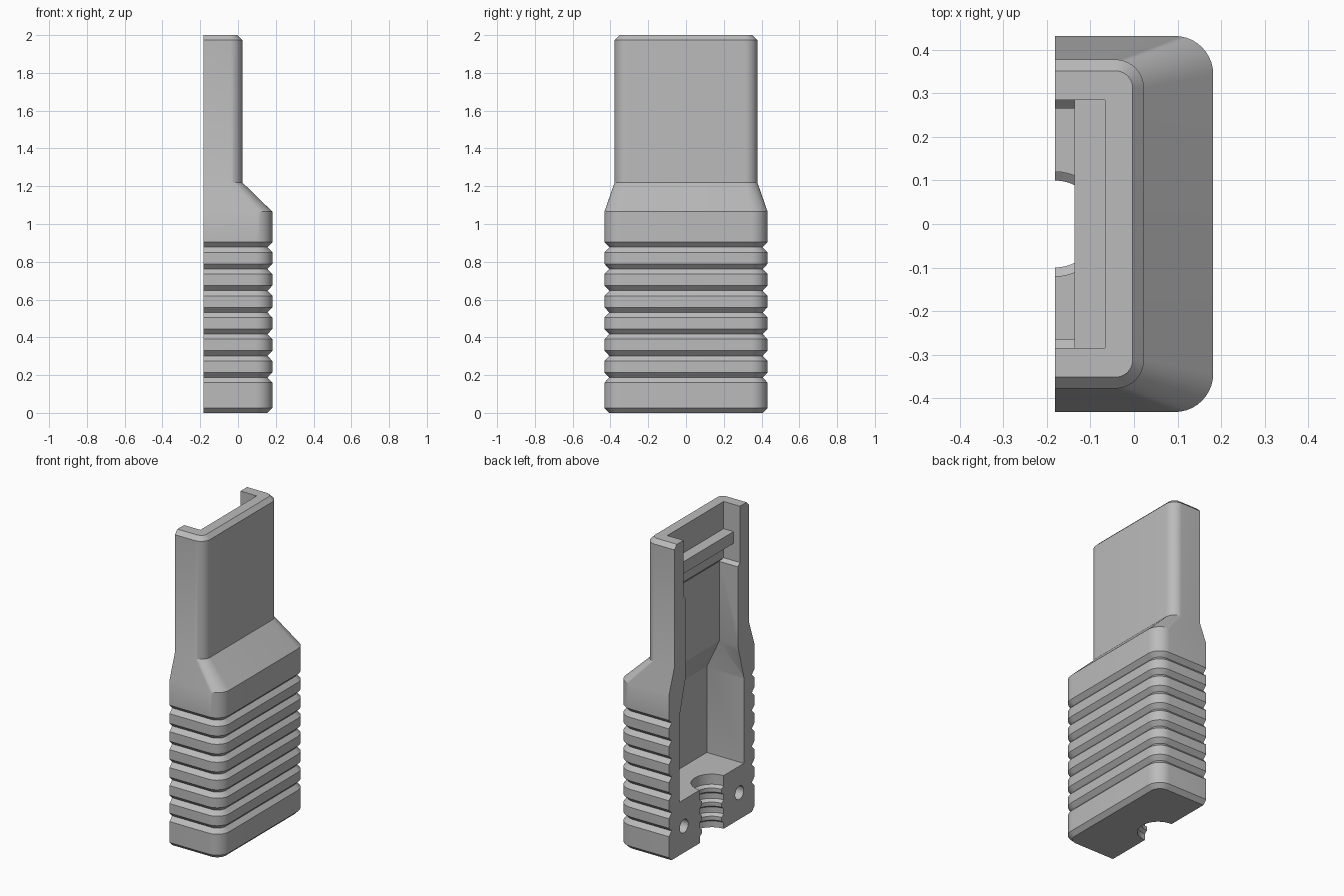
import bpy, bmesh
from math import sin, cos, pi, radians

cube = bpy.data.objects.get("Cube")
if cube:
    bpy.data.objects.remove(cube, do_unlink=True)

CUT = -0.182      # flat parting plane of the half shell
grey = bpy.data.materials.new("plain_grey")
grey.use_nodes = True
colour = (0.5, 0.5, 0.5, 1)
grey.diffuse_color = colour
grey.node_tree.nodes["Principled BSDF"].inputs["Base Color"].default_value = colour


def loft(name, rings):
    """Closed solid skinned through matching rings, ordered upwards."""
    bm = bmesh.new()
    loops = [[bm.verts.new(p) for p in ring] for ring in rings]
    n = len(loops[0])
    for a, b in zip(loops, loops[1:]):
        for i in range(n):
            j = (i + 1) % n
            bm.faces.new((a[i], a[j], b[j], b[i]))
    bm.faces.new(loops[0][::-1])
    bm.faces.new(loops[-1])
    bmesh.ops.recalc_face_normals(bm, faces=bm.faces)
    mesh = bpy.data.meshes.new(name)
    bm.to_mesh(mesh)
    bm.free()
    mesh.materials.append(grey)
    obj = bpy.data.objects.new(name, mesh)
    bpy.context.collection.objects.link(obj)
    return obj


def half_rounded(z, x, y, r, steps=10):
    """Rectangle from the parting plane to x, rounded on its two outer corners."""
    arc = [i * pi / 2 / steps for i in range(steps + 1)]
    low = [(x - r + r * sin(a), -y + r - r * cos(a), z) for a in arc]
    high = [(px, -py, z) for px, py, _ in reversed(low)]
    return [(CUT, -y, z)] + low + high + [(CUT, y, z)]


def box_ring(z, x0, x1, y):
    return [(x0, -y, z), (x1, -y, z), (x1, y, z), (x0, y, z)]


def circle_ring(z, r, n=48):
    return [(CUT + r * cos(2 * pi * i / n), r * sin(2 * pi * i / n), z) for i in range(n)]


# Outer shell: grip with grooves, shoulder, slim upper sleeve
X, Y, R, D = 0.182, 0.432, 0.088, 0.026
full, inset = (X, Y, R), (X - D, Y - D, R - D)
sections = [(0, *inset), (D, *full)]
for i in range(7):
    z = 0.16 + 0.115 * i
    sections += [(z, *full), (z + 0.027, *inset), (z + 0.054, *full)]
sections += [(1.065, *full), (1.22, 0.023, 0.378, 0.066),
             (1.974, 0.023, 0.378, 0.066), (2.0, -0.003, 0.352, 0.04)]
shell = loft("shell", [half_rounded(*s) for s in sections])

# Inner cavity, stepped towards the open top
cavity = loft("cavity_cutter", [box_ring(z, -0.4, x, y) for z, x, y in (
    (0.34, 0.08, 0.325), (0.89, 0.08, 0.325), (1.11, -0.05, 0.265),
    (1.62, -0.05, 0.265), (1.64, -0.067, 0.285), (2.1, -0.067, 0.285))])

# Cable passage with gripping ribs
bore_profile = [(-0.05, 0.12)]
for z in (0.04, 0.13, 0.22):
    bore_profile += [(z, 0.12), (z + 0.015, 0.1), (z + 0.04, 0.1), (z + 0.055, 0.12)]
bore_profile += [(0.4, 0.12)]
cutters = [cavity, loft("bore_cutter", [circle_ring(z, r) for z, r in bore_profile])]

# Fastener holes in the parting face
for side in (-1, 1):
    rings = [[(x, side * 0.28 + 0.043 * cos(2 * pi * i / 32),
               0.17 + 0.043 * sin(2 * pi * i / 32)) for i in range(32)]
             for x in (-0.3, 0.02)]
    cutters.append(loft("fastener_cutter", rings))

bpy.context.view_layer.objects.active = shell
for cutter in cutters:
    cutter.hide_render = True
    mod = shell.modifiers.new("cut", "BOOLEAN")
    mod.operation, mod.solver, mod.object = "DIFFERENCE", "EXACT", cutter
    bpy.ops.object.modifier_apply(modifier=mod.name)
for cutter in cutters:
    bpy.data.objects.remove(cutter, do_unlink=True)

# Retaining bar across the upper opening
loft("retaining_bar", [box_ring(z, -0.137, -0.06, 0.29) for z in (1.75, 1.826)])

bpy.ops.object.select_all(action="DESELECT")
shell.select_set(True)
bpy.context.view_layer.objects.active = shell
bpy.ops.object.shade_smooth_by_angle(angle=radians(25))
